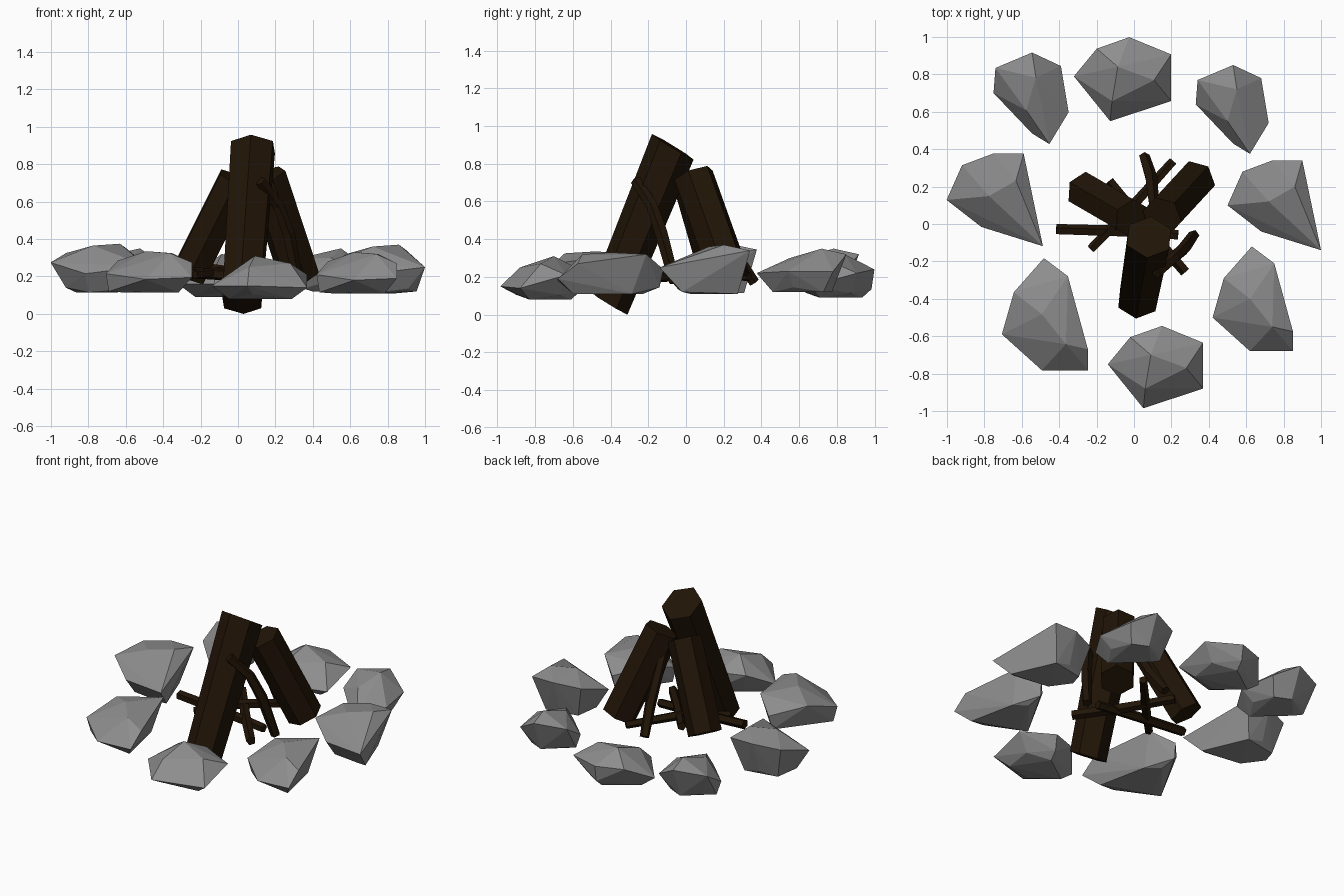
import bpy, bmesh, math
from mathutils import Vector

if "Cube" in bpy.data.objects:
    bpy.data.objects.remove(bpy.data.objects["Cube"])

wood = bpy.data.materials.new("dark_wood")
wood.diffuse_color = (0.015, 0.007, 0.002, 1)
wood.use_nodes = True
wood.node_tree.nodes["Principled BSDF"].inputs["Base Color"].default_value = wood.diffuse_color
rock = bpy.data.materials.new("grey_rock")
rock.diffuse_color = (0.27, 0.27, 0.27, 1)
rock.use_nodes = True
rock.node_tree.nodes["Principled BSDF"].inputs["Base Color"].default_value = rock.diffuse_color


def finish(name, bm, mat):
    bmesh.ops.recalc_face_normals(bm, faces=bm.faces)
    me = bpy.data.meshes.new(name)
    bm.to_mesh(me)
    bm.free()
    ob = bpy.data.objects.new(name, me)
    bpy.context.collection.objects.link(ob)
    me.materials.append(mat)


def stone(names, rim, extra, zmin, copies):
    """Faceted rock: hull of a rim, some top and base corners and a shrunken base."""
    c = sum((Vector(p) for p in rim), Vector()) / len(rim)
    pts = [Vector(p) for p in rim + extra]
    for i, p in enumerate(rim):
        q = c + (Vector(p) - c) * 0.66
        pts.append(Vector((q.x, q.y, zmin + 0.025 * (i % 2))))
    for name, (dx, dy, dz, s) in zip(names, copies):
        bm = bmesh.new()
        for p in pts:
            q = c + (p - c) * s
            bm.verts.new((q.x + dx, q.y + dy, p.z + dz))
        bmesh.ops.convex_hull(bm, input=bm.verts[:])
        loose = [v for v in bm.verts if not v.link_faces]
        bmesh.ops.delete(bm, geom=loose, context='VERTS')
        finish(name, bm, rock)


def wood_piece(name, path, radii, sides=6, normal=None):
    """Tapered prism along a path; an optional normal slants the cut ends."""
    path = [Vector(p) for p in path]
    bm = bmesh.new()
    rings = []
    for i, p in enumerate(path):
        d = path[min(i + 1, len(path) - 1)] - path[max(i - 1, 0)]
        n = Vector(normal or d).normalized()
        u = n.cross(Vector((0, 0, 1))).normalized()
        v = n.cross(u)
        ring = []
        for k in range(sides):
            a = 2 * math.pi * (k + 0.5) / sides
            ring.append(bm.verts.new(p + radii[i] * (math.cos(a) * u + math.sin(a) * v)))
        rings.append(ring)
    for r0, r1 in zip(rings, rings[1:]):
        for k in range(sides):
            j = (k + 1) % sides
            bm.faces.new((r0[k], r0[j], r1[j], r1[k]))
    bm.faces.new(rings[0][::-1])
    bm.faces.new(rings[-1])
    finish(name, bm, wood)


# Ring of stones: four shapes, each used twice
stone(("stone_front", "stone_back"),
      [(.15, -.545, .23), (-.02, -.605, .23), (-.14, -.75, .15), (.05, -.985, .15),
       (.37, -.88, .14), (.37, -.635, .21)],
      [(.09, -.70, .31), (.28, -.77, .27), (.06, -.88, .25), (.15, -.56, .125)], .08,
      [(0, 0, 0, 1), (-.176, 1.54, .01, 1.02)])
stone(("stone_back_right", "stone_back_left"),
      [(.53, .85, .32), (.34, .77, .30), (.33, .64, .22), (.53, .43, .19),
       (.62, .375, .22), (.72, .54, .23), (.68, .78, .23)],
      [(.55, .72, .35), (.50, .55, .30), (.35, .66, .135)], .12,
      [(0, 0, 0, 1), (-1.075, .06, 0, 1.03)])
stone(("stone_right", "stone_left"),
      [(.90, .34, .34), (1.0, -.14, .25), (.68, -.04, .21), (.50, .10, .27),
       (.58, .28, .32), (.74, .34, .34)],
      [(.86, .20, .37), (.72, .12, .36), (.955, -.02, .12), (.57, .12, .165)], .11,
      [(0, 0, 0, 1), (-1.495, .03, .005, 1.03)])
stone(("stone_front_right", "stone_front_left"),
      [(.63, -.12, .24), (.48, -.29, .28), (.42, -.50, .21), (.62, -.68, .18),
       (.85, -.68, .19), (.85, -.575, .27), (.75, -.21, .32)],
      [(.62, -.40, .33), (.74, -.55, .32), (.435, -.48, .115), (.62, -.14, .145)], .11,
      [(0, 0, 0, 1), (-1.11, -.085, .005, 1.07)])

# Three leaning logs
wood_piece("front_log", [(.02, -.408, .06), (.08, -.07, .89)], [.115, .13],
           normal=(.05, .52, .85))
wood_piece("back_right_log", [(.33, .235, .195), (.15, .04, .74)], [.11, .11])
wood_piece("back_left_log", [(-.265, .178, .21), (-.01, .03, .72)], [.105, .105])

# Kindling: leaning twigs, then low crossed sticks
wood_piece("front_twig", [(.12, -.265, .71), (.215, -.18, .58), (.27, -.13, .43), (.32, -.06, .17)],
           [.03, .032, .035, .03], 5)
wood_piece("back_twig", [(.055, .36, .17), (.09, .25, .33), (.11, .06, .66)],
           [.03, .035, .028], 5)
wood_piece("left_stick", [(-.415, -.03, .23), (-.08, -.04, .21), (.235, -.06, .19)],
           [.03, .032, .028], 5)
wood_piece("diagonal_stick", [(-.23, -.135, .21), (-.02, .08, .23), (.21, .335, .20)],
           [.025, .03, .025], 5)
wood_piece("cross_stick", [(.275, -.255, .19), (.08, -.03, .21), (-.13, .23, .24)],
           [.03, .032, .028], 5)
